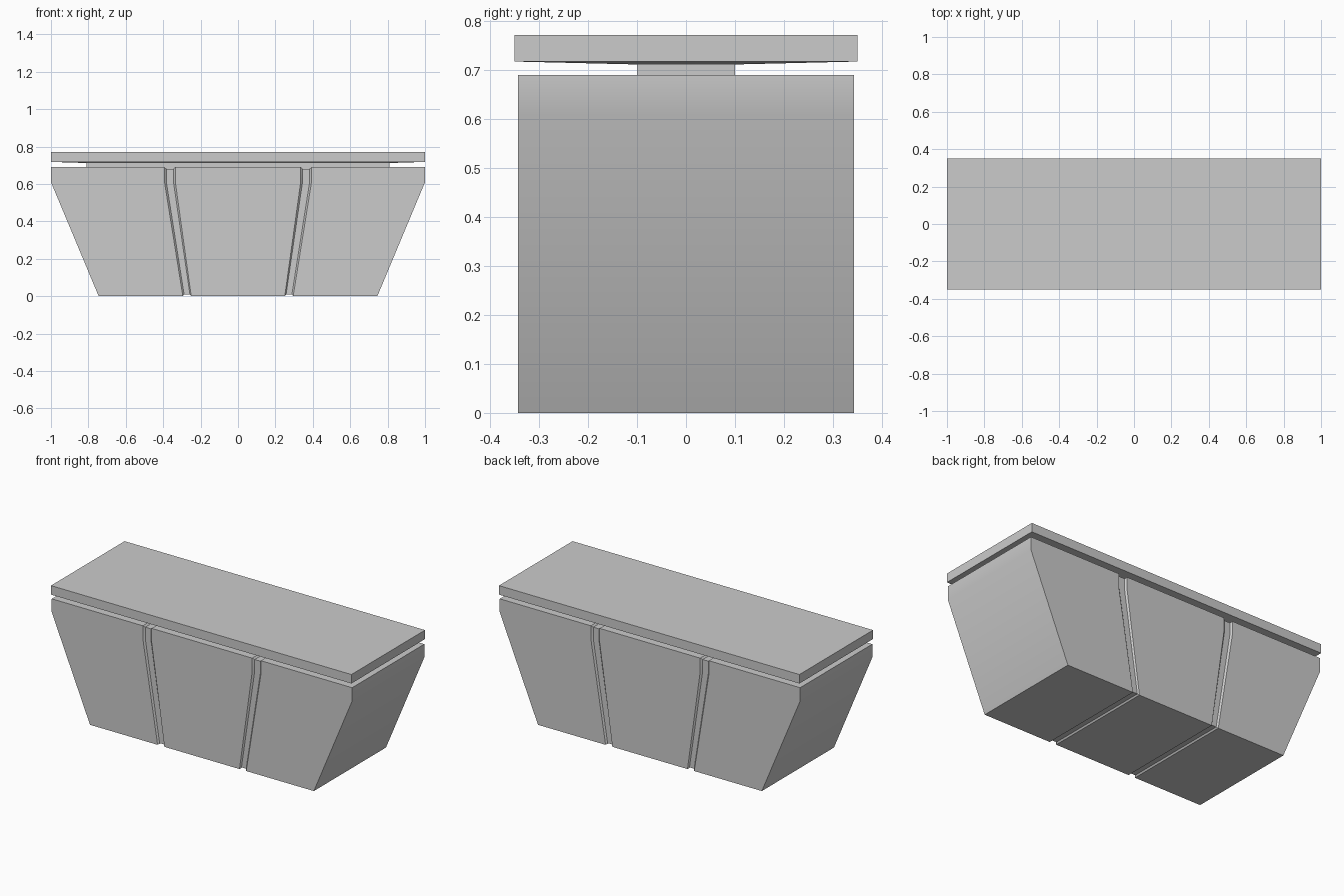
import bpy, bmesh

if "Cube" in bpy.data.objects:
    bpy.data.objects.remove(bpy.data.objects["Cube"])

def make_object(name, rings):
    """Skin a list of equal-length closed rings and cap both ends."""
    bm = bmesh.new()
    loops = [[bm.verts.new(p) for p in r] for r in rings]
    n = len(loops[0])
    for a, b in zip(loops, loops[1:]):
        for i in range(n):
            j = (i + 1) % n
            bm.faces.new((a[i], a[j], b[j], b[i]))
    for cap in (loops[0], loops[-1]):
        if n == 6:  # body end: sloped panel plus upright band
            bm.faces.new((cap[0], cap[1], cap[4], cap[5]))
            bm.faces.new((cap[1], cap[2], cap[3], cap[4]))
        else:
            bm.faces.new(cap)
    bmesh.ops.recalc_face_normals(bm, faces=bm.faces)
    me = bpy.data.meshes.new(name)
    bm.to_mesh(me)
    bm.free()
    ob = bpy.data.objects.new(name, me)
    bpy.context.collection.objects.link(ob)
    bpy.ops.object.select_all(action='DESELECT')
    ob.select_set(True)
    bpy.context.view_layer.objects.active = ob
    bpy.ops.object.shade_smooth_by_angle()
    return ob

# Tapered body with two shallow grooves running round it
def body_ring(x_bottom, x_top, inset):
    y, z0, z1 = 0.343 - inset, inset, 0.69 - inset
    side = [(x_bottom, z0), (x_top, 0.61), (x_top, z1)]
    return [(x, -y, z) for x, z in side] + [(x, y, z) for x, z in reversed(side)]

DEPTH = 0.009
half = [(0.25, 0.335, 0), (0.257, 0.345, DEPTH), (0.288, 0.383, DEPTH),
        (0.295, 0.393, 0), (0.745, 1.0, 0)]
stations = [(-b, -t, d) for b, t, d in reversed(half)] + half
make_object("body", [body_ring(*s) for s in stations])

# Lid slab with slightly dished underside leading into the narrow neck
def rect(hx, hy, z):
    return [(-hx, -hy, z), (hx, -hy, z), (hx, hy, z), (-hx, hy, z)]

make_object("lid", [rect(0.81, 0.10, 0.68), rect(0.81, 0.10, 0.712),
                    rect(1.0, 0.35, 0.718), rect(1.0, 0.35, 0.772)])
